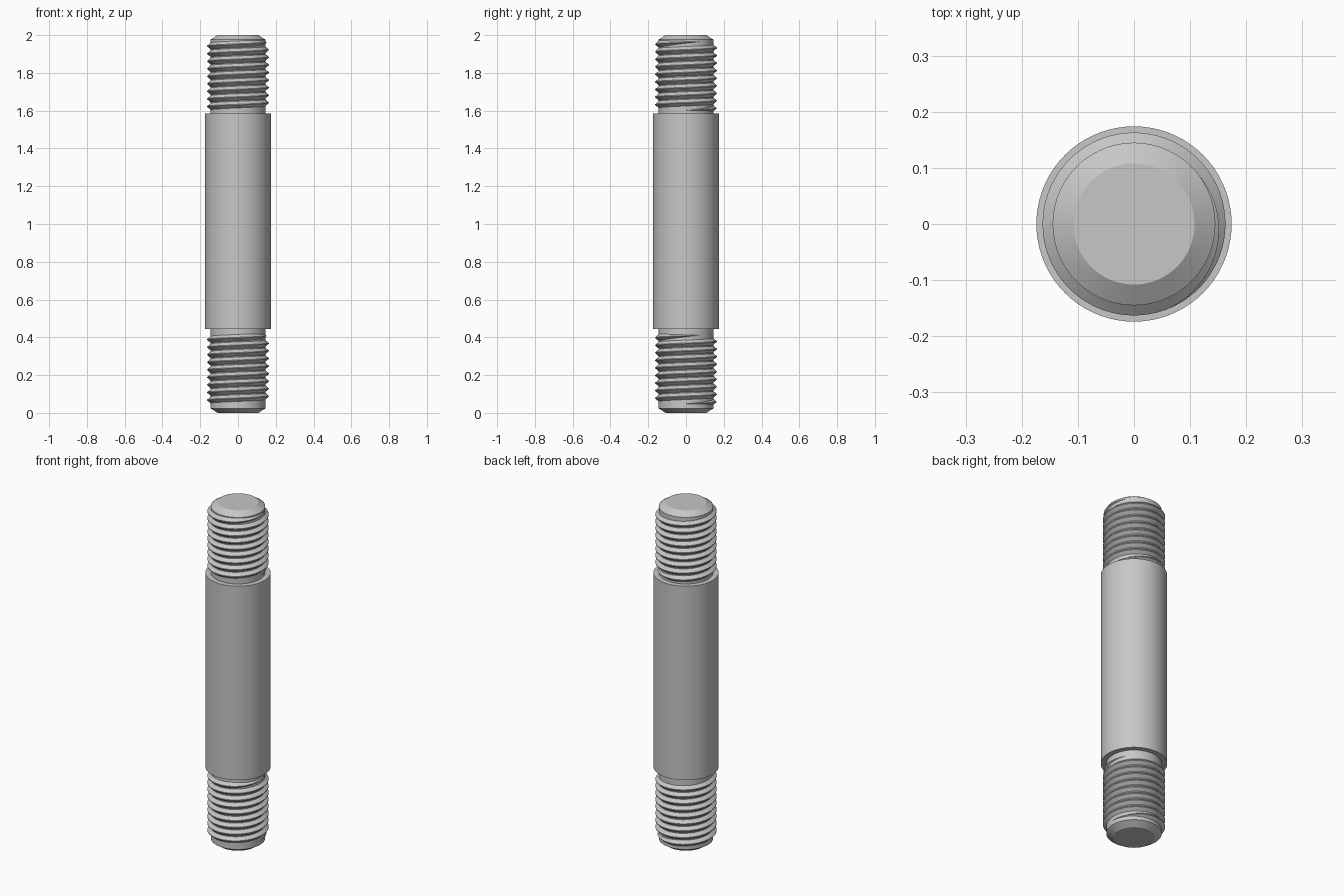
import bpy, bmesh, math

old = bpy.data.objects.get("Cube")
if old:
    bpy.data.objects.remove(old, do_unlink=True)

steel = bpy.data.materials.new("grey steel")
steel.use_nodes = True
colour = (0.57, 0.57, 0.57, 1)
steel.diffuse_color = colour
steel.node_tree.nodes["Principled BSDF"].inputs["Base Color"].default_value = colour

SEGMENTS = 72
CORE, MAJOR, SHANK = 0.145, 0.163, 0.174
PITCH, TURNS = 0.04, 9.1


def finish(name, bm):
    bmesh.ops.recalc_face_normals(bm, faces=bm.faces)
    mesh = bpy.data.meshes.new(name)
    bm.to_mesh(mesh)
    bm.free()
    mesh.materials.append(steel)
    obj = bpy.data.objects.new(name, mesh)
    bpy.context.collection.objects.link(obj)
    bpy.ops.object.select_all(action="DESELECT")
    obj.select_set(True)
    bpy.context.view_layer.objects.active = obj
    bpy.ops.object.shade_smooth_by_angle(angle=math.radians(20))


def ring(bm, radius, z):
    steps = [2 * math.pi * i / SEGMENTS for i in range(SEGMENTS)]
    return [bm.verts.new((radius * math.cos(a), radius * math.sin(a), z)) for a in steps]


# Bolt body: chamfered ends, threaded cores and thicker shank
body = bmesh.new()
profile = [(0.108, 0), (CORE, 0.024), (CORE, 0.445), (SHANK, 0.445),
           (SHANK, 1.585), (CORE, 1.585), (CORE, 1.976), (0.108, 2)]
rings = [ring(body, r, z) for r, z in profile]
for low, high in zip(rings, rings[1:]):
    for i in range(SEGMENTS):
        j = (i + 1) % SEGMENTS
        body.faces.new((low[i], low[j], high[j], high[i]))
body.faces.new(rings[0][::-1])
body.faces.new(rings[-1])
finish("stud_body", body)


# Thread ridge: a V section swept up a right-handed helix, fading at both ends
def thread(name, z_top):
    bm = bmesh.new()
    end_angle = math.radians(35)
    count = int(TURNS * SEGMENTS)
    sections = []
    for k in range(count + 1):
        back = k / SEGMENTS
        a = end_angle - 2 * math.pi * back
        fade = min(1, back / 0.28, (count - k) / SEGMENTS / 0.28)
        fade = max(fade, 0.02)
        z = z_top - PITCH * back
        half = PITCH * 0.48 * fade
        crest = CORE + (MAJOR - CORE) * fade
        section = [(CORE - 0.002, -half), (crest, -half * 0.1),
                   (crest, half * 0.1), (CORE - 0.002, half)]
        sections.append([bm.verts.new((r * math.cos(a), r * math.sin(a), z + h))
                         for r, h in section])
    for s, t in zip(sections, sections[1:]):
        for i in range(4):
            j = (i + 1) % 4
            bm.faces.new((s[i], s[j], t[j], t[i]))
    bm.faces.new(sections[0])
    bm.faces.new(sections[-1][::-1])
    finish(name, bm)


thread("upper_thread", 1.966)
thread("lower_thread", 0.412)
